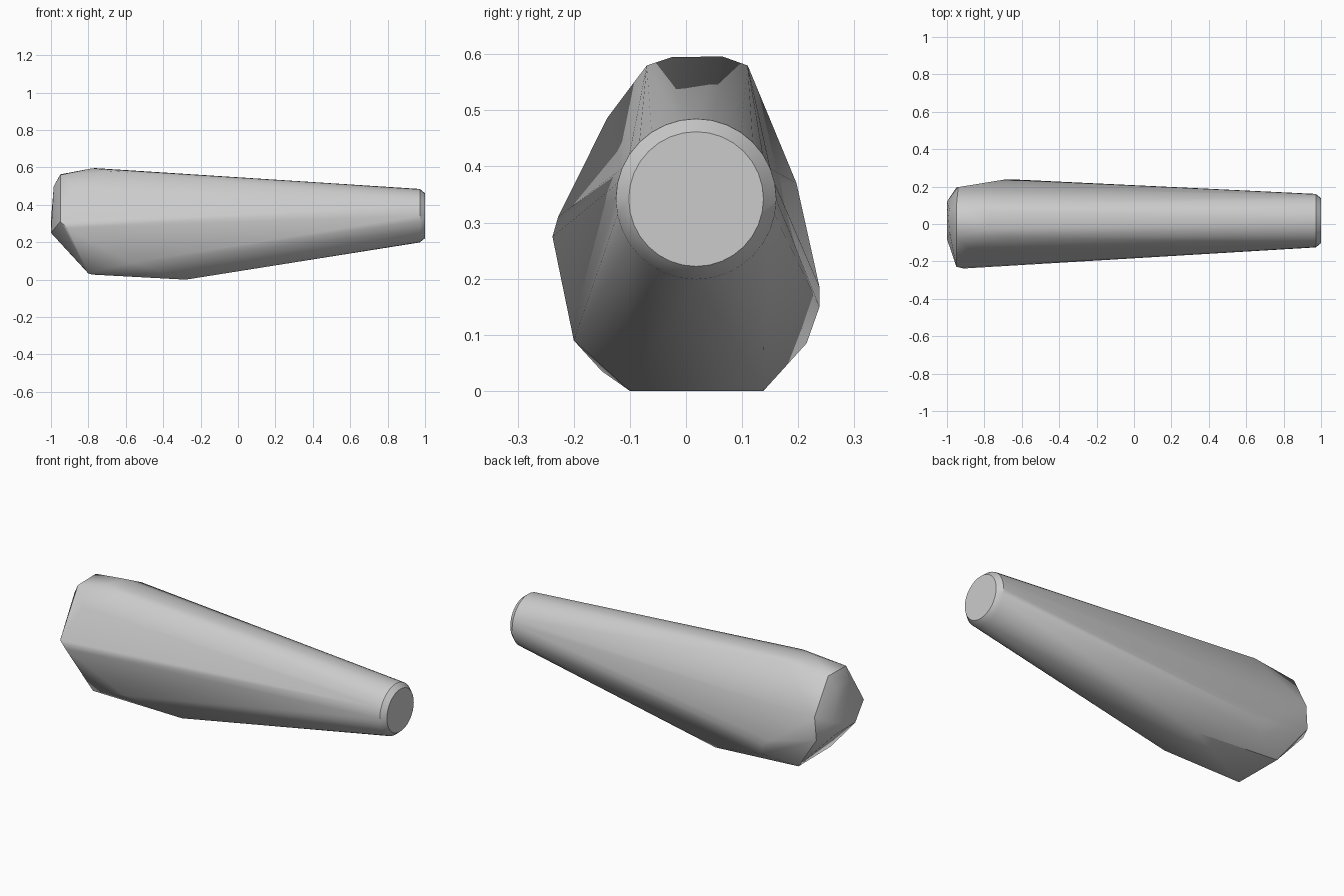
import bpy, bmesh, math

cube = bpy.data.objects.get("Cube")
if cube:
    bpy.data.objects.remove(cube, do_unlink=True)

# Single grey finish
grey = bpy.data.materials.new("plain_grey")
grey.use_nodes = True
colour = (0.6, 0.6, 0.6, 1)
grey.diffuse_color = colour
grey.node_tree.nodes["Principled BSDF"].inputs["Base Color"].default_value = colour


def ring(x, radius, sides=32):
    """Circle of points around the narrow end's axis."""
    turns = [2 * math.pi * i / sides for i in range(sides)]
    return [(x, 0.018 + radius * math.cos(a), 0.342 + radius * math.sin(a)) for a in turns]


# Corners of the faceted wide end
top = [(-0.78, -0.025, 0.595), (-0.76, 0.065, 0.596), (-0.68, -0.07, 0.58),
       (-0.68, 0.11, 0.58), (-0.87, -0.14, 0.487)]
end_cap = [(-0.95, -0.07, 0.56), (-0.95, 0.09, 0.563), (-0.985, -0.05, 0.5),
           (-0.985, 0.07, 0.5), (-1, 0.12, 0.32), (-1, -0.08, 0.25), (-1, 0.1, 0.25)]
front_side = [(-0.95, -0.228, 0.31), (-0.91, -0.238, 0.275), (-0.57, -0.2, 0.09)]
back_side = [(-0.94, 0.197, 0.37), (-0.95, 0.195, 0.24), (-0.69, 0.238, 0.185),
             (-0.64, 0.238, 0.15), (-0.62, 0.215, 0.085)]
bottom = [(-0.8, -0.15, 0.035), (-0.78, -0.13, 0.027), (-0.8, 0.14, 0.033),
          (-0.28, -0.1, 0), (-0.28, 0.138, 0)]

# Tapered handle: hull stretched from the wide end to the bevelled round tip
bm = bmesh.new()
for p in top + end_cap + front_side + back_side + bottom + ring(0.972, 0.143) + ring(1, 0.12):
    bm.verts.new(p)
bmesh.ops.convex_hull(bm, input=bm.verts)
bmesh.ops.delete(bm, geom=[v for v in bm.verts if not v.link_faces], context='VERTS')
bmesh.ops.dissolve_limit(bm, angle_limit=math.radians(0.5), verts=bm.verts, edges=bm.edges)
bmesh.ops.recalc_face_normals(bm, faces=bm.faces)
mesh = bpy.data.meshes.new("tapered_handle")
bm.to_mesh(mesh)
bm.free()
mesh.materials.append(grey)

handle = bpy.data.objects.new("tapered_handle", mesh)
bpy.context.collection.objects.link(handle)
bpy.ops.object.select_all(action='DESELECT')
bpy.context.view_layer.objects.active = handle
handle.select_set(True)
bpy.ops.object.shade_smooth_by_angle(angle=math.radians(35))
